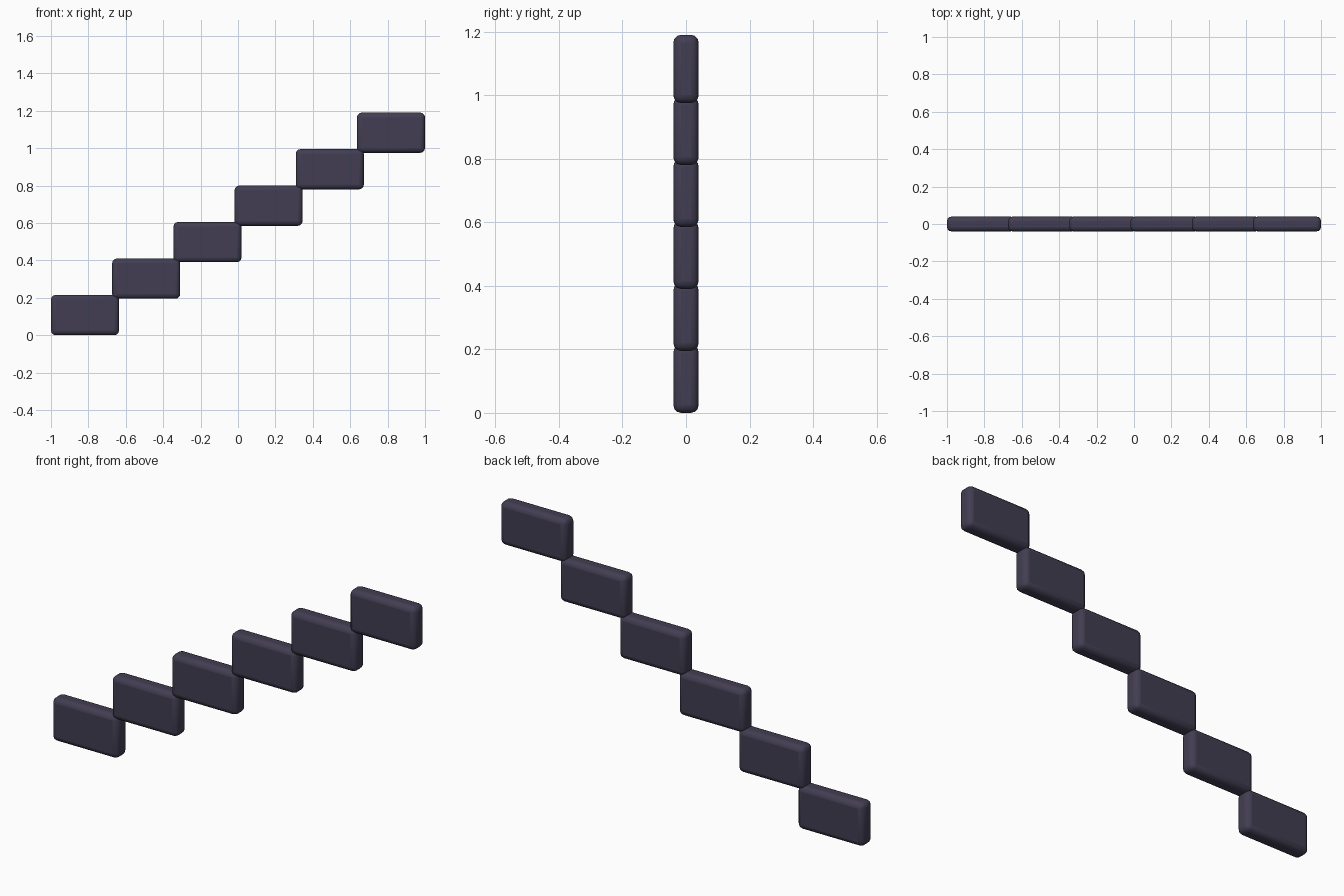
import bpy

if "Cube" in bpy.data.objects:
    bpy.data.objects.remove(bpy.data.objects["Cube"])

COUNT = 6
W, D, H = 0.364, 0.08, 0.215
STEP_X = (2 - W) / (COUNT - 1)
STEP_Z = 0.195

mat = bpy.data.materials.new("dark_slate")
mat.diffuse_color = (0.055, 0.048, 0.085, 1)
mat.use_nodes = True
mat.node_tree.nodes["Principled BSDF"].inputs["Base Color"].default_value = mat.diffuse_color


def block(i):
    # rounded slab, one tread of the rising row
    bpy.ops.mesh.primitive_cube_add(
        size=1, location=(-1 + W / 2 + i * STEP_X, 0, H / 2 + i * STEP_Z))
    ob = bpy.context.object
    ob.name = f"step_block_{i + 1}"
    ob.scale = (W, D, H)
    bpy.ops.object.transform_apply(location=False, rotation=False, scale=True)
    bev = ob.modifiers.new("rounding", 'BEVEL')
    bev.width = 0.025
    bev.segments = 3
    bev.limit_method = 'NONE'
    ob.data.materials.append(mat)
    bpy.ops.object.shade_smooth_by_angle(angle=0.7)


for i in range(COUNT):
    block(i)
